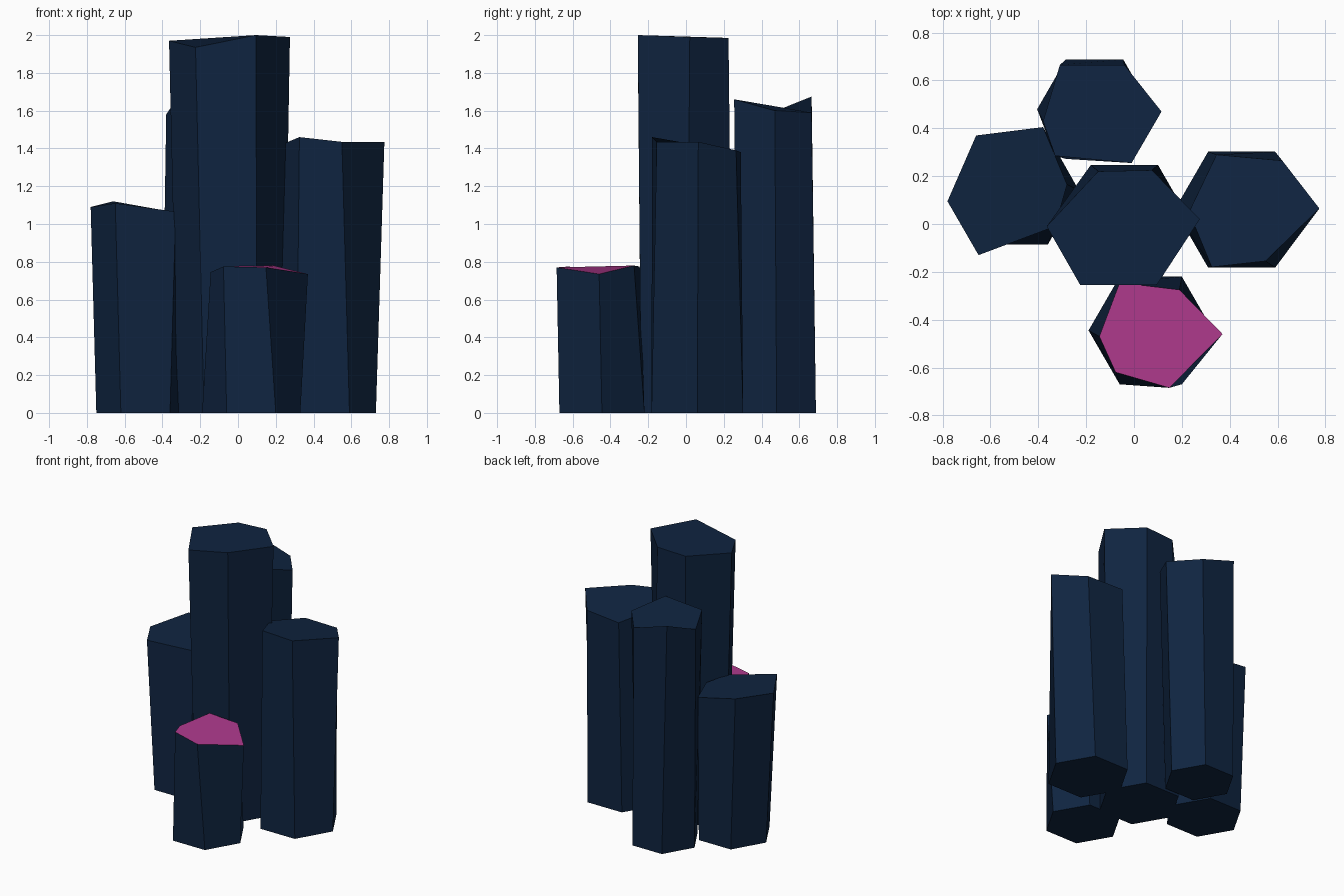
import bpy
import bmesh
from math import cos, sin, radians

default_cube = bpy.data.objects.get("Cube")
if default_cube:
    bpy.data.objects.remove(default_cube, do_unlink=True)


def make_material(name, colour):
    material = bpy.data.materials.new(name)
    material.use_nodes = True
    material.diffuse_color = colour
    for node in material.node_tree.nodes:
        if node.type == "BSDF_PRINCIPLED":
            node.inputs["Base Color"].default_value = colour
            node.inputs["Roughness"].default_value = 0.8
    return material


navy = make_material("dark navy stone", (0.0048, 0.0176, 0.051, 1))
magenta = make_material("magenta cap", (0.434, 0.042, 0.27, 1))


def stone_column(name, centre, radius, crown, cap=navy):
    """Regular hexagonal foot rising to a leaning, chipped crown.
    Crown corners run counter-clockwise from the +x corner."""
    bm = bmesh.new()
    foot = []
    for side in range(6):
        angle = radians(60 * side)
        foot.append(bm.verts.new((centre[0] + radius * cos(angle),
                                  centre[1] + radius * sin(angle), 0)))
    top = [bm.verts.new(corner) for corner in crown]

    # Underside, walls and slanted cap
    bm.faces.new(foot[::-1])
    for side in range(6):
        after = (side + 1) % 6
        bm.faces.new((foot[side], foot[after], top[after], top[side]))
    cap_face = bm.faces.new(top)
    cap_face.material_index = 1
    bm.normal_update()

    mesh = bpy.data.meshes.new(name)
    bm.to_mesh(mesh)
    bm.free()
    mesh.materials.append(navy)
    mesh.materials.append(cap)
    column = bpy.data.objects.new(name, mesh)
    bpy.context.collection.objects.link(column)
    return column


# Tallest column in the middle
stone_column("centre_column", (-.04, .005), .28, [
    (.275, .02, 1.99), (.075, .225, 1.985), (-.15, .22, 1.975),
    (-.365, -.01, 1.97), (-.225, -.255, 1.935), (.095, -.255, 2)])

# Four shorter columns around it
stone_column("back_column", (-.165, .48), .24, [
    (.115, .47, 1.6), (-.04, .665, 1.59), (-.31, .665, 1.675),
    (-.38, .43, 1.58), (-.33, .285, 1.655), (-.01, .255, 1.66)])

stone_column("left_column", (.45, .06), .28, [
    (.775, .065, 1.435), (.62, .265, 1.39), (.345, .29, 1.38),
    (.23, .05, 1.42), (.325, -.18, 1.46), (.55, -.155, 1.435)])

stone_column("right_column", (-.49, .14), .26, [
    (-.28, .165, 1.06), (-.38, .405, 1.07), (-.66, .37, 1.12),
    (-.78, .095, 1.09), (-.65, -.13, 1.11), (-.33, -.01, 1.065)])

# Shortest column, with the bright cap
stone_column("front_column", (.07, -.445), .26, [
    (.37, -.46, .735), (.19, -.275, .78), (-.06, -.245, .775),
    (-.145, -.47, .745), (-.077, -.62, .775), (.148, -.685, .77)], magenta)
